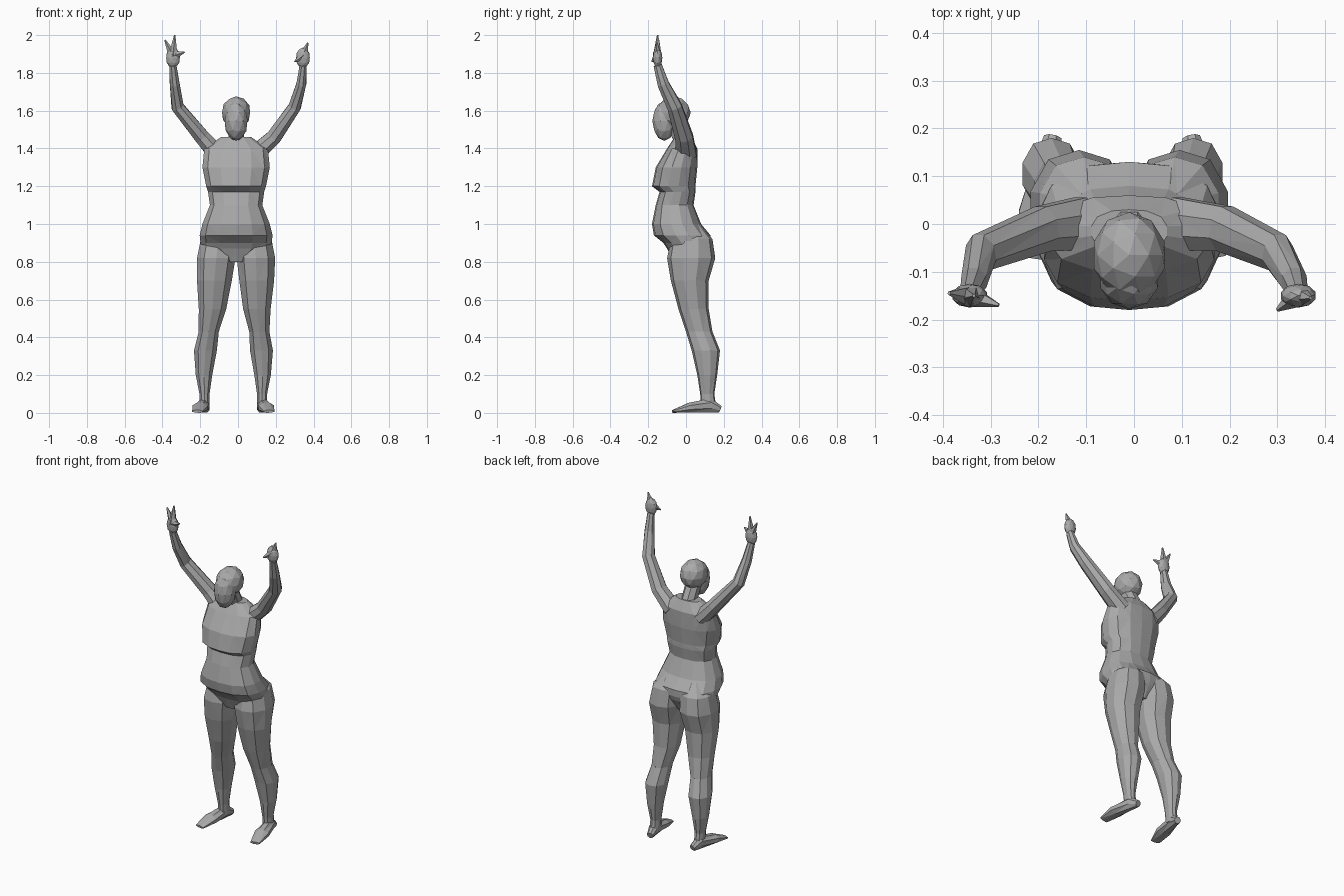
import bpy
import bmesh
from math import cos, sin, tau
from mathutils import Vector

cube = bpy.data.objects.get("Cube")
if cube:
    bpy.data.objects.remove(cube, do_unlink=True)

grey = bpy.data.materials.new("plain_grey")
grey.use_nodes = True
grey.diffuse_color = (0.4, 0.4, 0.4, 1)
grey.node_tree.nodes["Principled BSDF"].inputs["Base Color"].default_value = grey.diffuse_color


def add_part(name, bm):
    """Store a finished bmesh as a named, flat shaded object."""
    bmesh.ops.recalc_face_normals(bm, faces=bm.faces)
    bmesh.ops.triangulate(bm, faces=bm.faces)
    mesh = bpy.data.meshes.new(name)
    bm.to_mesh(mesh)
    bm.free()
    mesh.materials.append(grey)
    part = bpy.data.objects.new(name, mesh)
    bpy.context.collection.objects.link(part)


def oval(centre, across, through, sides, power):
    """A ring of points; a power above two makes it boxier."""
    ring = []
    for i in range(sides):
        c = cos(tau * (i + 0.5) / sides)
        s = sin(tau * (i + 0.5) / sides)
        size = (abs(c) ** power + abs(s) ** power) ** (-1 / power)
        ring.append(centre + (across * c + through * s) * size)
    return ring


def skin(name, rings):
    """Join rings of points into a closed, faceted part."""
    bm = bmesh.new()
    loops = [[bm.verts.new(point) for point in ring] for ring in rings]
    for low, high in zip(loops, loops[1:]):
        for i in range(len(low)):
            bm.faces.new((low[i - 1], low[i], high[i], high[i - 1]))
    bm.faces.new(loops[0])
    bm.faces.new(loops[-1])
    add_part(name, bm)


def stack(name, levels, sides, power):
    """Level ovals given as height, x range, front and back."""
    rings = []
    for z, start, end, front, back in levels:
        centre = Vector(((start + end) / 2, (front + back) / 2, z))
        across = Vector(((end - start) / 2, 0, 0))
        through = Vector((0, (back - front) / 2, 0))
        rings.append(oval(centre, across, through, sides, power))
    skin(name, rings)


def limb(name, path, widths, depths, wide, sides=8):
    """Ovals square to a path, with their width along the wide axis."""
    points = [Vector(point) for point in path]
    last = len(points) - 1
    rings = []
    for i, point in enumerate(points):
        along = (points[min(i + 1, last)] - points[max(i - 1, 0)]).normalized()
        across = (wide - along * wide.dot(along)).normalized()
        through = along.cross(across)
        rings.append(oval(point, across * widths[i], through * depths[i], sides, 2))
    skin(name, rings)


def blob(name, centre, size):
    """A faceted ellipsoid."""
    bm = bmesh.new()
    bmesh.ops.create_icosphere(bm, subdivisions=2, radius=1)
    bmesh.ops.scale(bm, vec=size, verts=bm.verts)
    bmesh.ops.translate(bm, vec=centre, verts=bm.verts)
    add_part(name, bm)


SIDEWAYS, DEPTHWAYS = Vector((1, 0, 0)), Vector((0, 1, 0))
MIDDLE = -0.01

# Torso: height, half width, front, back; with belly fold, waist and bust
torso = [
    (0.8, 0.06, -0.07, 0.08), (0.87, 0.18, -0.1, 0.12),
    (0.9, 0.19, -0.12, 0.13), (0.94, 0.195, -0.17, 0.13),
    (1, 0.18, -0.18, 0.08), (1.1, 0.14, -0.16, 0.04),
    (1.17, 0.15, -0.14, 0.05), (1.2, 0.16, -0.18, 0.05),
    (1.3, 0.18, -0.16, 0.06), (1.4, 0.17, -0.1, 0.06),
    (1.46, 0.08, -0.06, 0.03)]
stack("torso", [(z, MIDDLE - half, MIDDLE + half, front, back)
                for z, half, front, back in torso], sides=14, power=2.5)

# Head and neck
blob("skull", (MIDDLE, -0.065, 1.59), (0.078, 0.09, 0.086))
blob("face", (MIDDLE, -0.115, 1.545), (0.063, 0.063, 0.105))
limb("neck", [(MIDDLE, 0, 1.37), (MIDDLE, -0.02, 1.45), (MIDDLE, -0.06, 1.53)],
     (0.065, 0.045, 0.045), (0.055, 0.05, 0.045), SIDEWAYS)

# Leg: height, inner, outer, front, back; from hip through buttock and calf
leg = [
    (1, 0.07, 0.12, -0.02, 0.07), (0.92, 0.01, 0.2, -0.08, 0.14),
    (0.82, 0.01, 0.22, -0.1, 0.155), (0.7, 0.03, 0.22, -0.08, 0.12),
    (0.55, 0.06, 0.21, -0.04, 0.12), (0.43, 0.1, 0.21, 0, 0.14),
    (0.33, 0.11, 0.235, 0.03, 0.18), (0.2, 0.135, 0.225, 0.06, 0.165),
    (0.1, 0.15, 0.205, 0.075, 0.15), (0.03, 0.15, 0.205, 0.08, 0.16)]

# Foot: x, y, half width, half height; from heel to toes
foot = [(0.17, 0.18, 0.02, 0.02), (0.18, 0.13, 0.03, 0.04),
        (0.2, 0.02, 0.045, 0.028), (0.215, -0.07, 0.03, 0.008)]


def stance(z, side):
    """How far the left leg stands in, growing from hip to calf."""
    if side < 0:
        return 0
    return 0.02 + 0.03 * min(1, max(0, (0.8 - z) * 2))


for label, side in (("right", -1), ("left", 1)):
    levels = []
    for z, inner, outer, front, back in leg:
        edges = sorted(side * edge - stance(z, side) for edge in (inner, outer))
        levels.append((z, *edges, front, back))
    stack(label + "_leg", levels, sides=10, power=2.3)

    path = [(side * x - stance(0, side), y, height) for x, y, half, height in foot]
    limb(label + "_foot", path, [step[2] for step in foot],
         [step[3] for step in foot], SIDEWAYS)

    # Raised arm, tapering evenly from shoulder to wrist
    elbow = 0.31 - side * 0.01
    path = [(side * 0.1 + MIDDLE, 0, 1.37), (side * 0.19, -0.01, 1.46),
            (side * elbow, -0.06, 1.62), (side * 0.335, -0.12, 1.74),
            (side * 0.345, -0.15, 1.84)]
    widths = [0.06 - 0.009 * i for i in range(len(path))]
    limb(label + "_arm", path, widths, [width * 0.85 for width in widths], DEPTHWAYS)

    # Palm
    blob(label + "_palm", (side * 0.344, -0.15, 1.88), (0.038, 0.025, 0.055))

# Fingers: spread on the right hand, closed on the left
fingers = {
    "right_outer_finger": (-0.387, -0.145, 1.975),
    "right_middle_finger": (-0.335, -0.15, 2),
    "right_thumb": (-0.283, -0.17, 1.91),
    "left_fingers": (0.37, -0.155, 1.96),
    "left_thumb": (0.3, -0.18, 1.86)}
for name, tip in fingers.items():
    side = -1 if name.startswith("right") else 1
    limb(name, [(side * 0.344, -0.15, 1.89), tip], (0.025, 0.004), (0.025, 0.004),
         DEPTHWAYS, sides=5)
